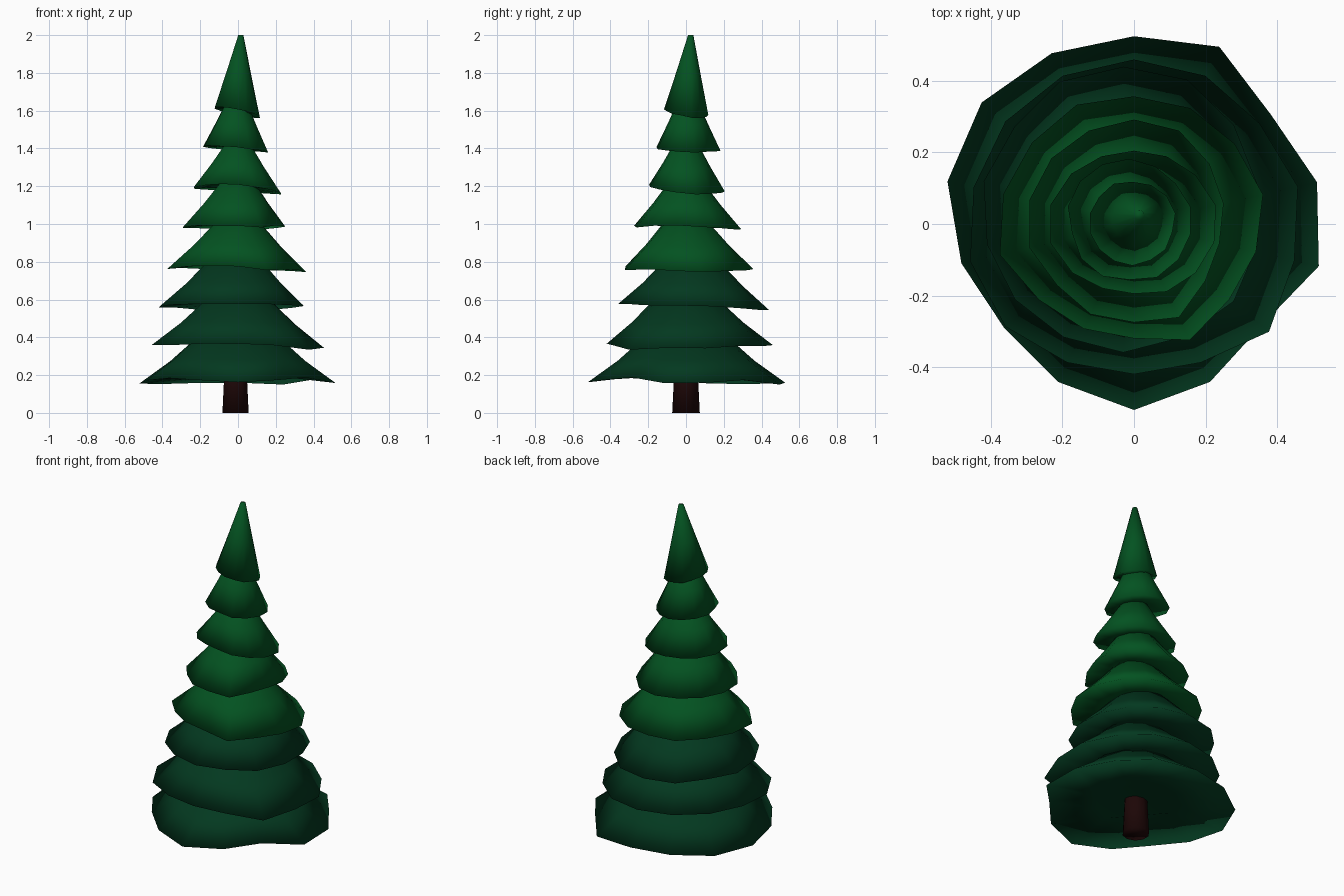
import bpy, bmesh, math, random

cube = bpy.data.objects.get("Cube")
if cube:
    bpy.data.objects.remove(cube, do_unlink=True)

random.seed(4)
SIDES = 14


def material(name, rgb):
    mat = bpy.data.materials.new(name)
    mat.use_nodes = True
    color = (*rgb, 1)
    mat.diffuse_color = color
    bsdf = mat.node_tree.nodes["Principled BSDF"]
    bsdf.inputs["Base Color"].default_value = color
    bsdf.inputs["Roughness"].default_value = 0.9
    return mat


def loft(name, rings, mat):
    """Skin a stack of point rings, ordered bottom to top, and cap both ends."""
    bm = bmesh.new()
    loops = [[bm.verts.new(p) for p in ring] for ring in rings]
    for low, high in zip(loops, loops[1:]):
        n = len(low)
        for i in range(n):
            j = (i + 1) % n
            bm.faces.new((low[i], low[j], high[j], high[i]))
    bm.faces.new(loops[0][::-1])
    bm.faces.new(loops[-1])
    bmesh.ops.recalc_face_normals(bm, faces=bm.faces)
    for face in bm.faces:
        face.smooth = True
    mesh = bpy.data.meshes.new(name)
    bm.to_mesh(mesh)
    bm.free()
    mesh.materials.append(mat)
    bpy.context.collection.objects.link(bpy.data.objects.new(name, mesh))


def circle(cx, cy, z, radii):
    """Ring of points starting at the front, counter-clockwise from above."""
    n = len(radii)
    pts = []
    for i, r in enumerate(radii):
        a = math.tau * i / n - math.pi / 2
        pts.append((cx + r * math.cos(a), cy + r * math.sin(a), z))
    return pts


def ragged(radius):
    """Slightly uneven rim radii."""
    return [radius * random.uniform(0.94, 1.03) for _ in range(SIDES)]


def tier(name, center, rim, z, tip, tip_radius, tip_z, tilt, mat):
    """Drooping skirt of branches with a ragged rim and a hollow underside."""
    cx, cy = center
    widest = max(rim)
    outer = [(x, y, z + 0.4 * (widest - r) + tilt[0] * (x - cx) + tilt[1] * (y - cy))
             for (x, y, _), r in zip(circle(cx, cy, z, rim), rim)]
    top = circle(*tip, tip_z, [tip_radius] * SIDES)

    # Concave slope between rim and tip
    def between(t, sag):
        ring = []
        for o, p in zip(outer, top):
            x, y, h = (a + (b - a) * t for a, b in zip(o, p))
            ring.append((x, y, h - sag * widest))
        return ring

    under = [(cx + (x - cx) * 0.45, cy + (y - cy) * 0.45, h + 0.06 * widest)
             for x, y, h in outer]
    loft(name, [under, outer, between(0.5, 0.025), top], mat)


bark = material("dark bark", (0.012, 0.002, 0.002))
deep = material("deep pine green", (0.001, 0.040, 0.014))
bright = material("bright pine green", (0.001, 0.085, 0.015))

# Trunk
loft("trunk", [circle(-0.013, 0, 0, [0.073] * 10),
               circle(-0.013, 0, 0.3, [0.058] * 10)], bark)

# Rim outlines of the skirts that spread unevenly
rim_1 = [0.52, 0.49, 0.456, 0.53, 0.525, 0.49, 0.55,
         0.525, 0.53, 0.545, 0.535, 0.495, 0.465, 0.49]
rim_2 = [0.42, 0.43, 0.483, 0.46, 0.47, 0.45, 0.46,
         0.46, 0.46, 0.46, 0.46, 0.47, 0.46, 0.43]
rim_4 = [0.32, 0.36, 0.34, 0.35, 0.37, 0.36, 0.36,
         0.357, 0.37, 0.365, 0.375, 0.385, 0.34, 0.325]
rim_5 = [0.275, 0.29, 0.255, 0.245, 0.257, 0.27, 0.29,
         0.292, 0.29, 0.295, 0.3, 0.3, 0.275, 0.28]
rim_6 = [0.195, 0.21, 0.22, 0.23, 0.235, 0.22, 0.21,
         0.205, 0.21, 0.225, 0.24, 0.24, 0.22, 0.2]

# Skirts: centre, rim, rim height, tip radius, tip height, tilt
tiers = [
    ((0, 0), rim_1, 0.15, 0.2, 0.42, (0, 0), deep),
    ((0, 0), rim_2, 0.345, 0.15, 0.62, (-0.02, 0.01), deep),
    ((-0.03, 0.03), ragged(0.405), 0.555, 0.13, 0.82, (0, -0.03), deep),
    ((0, 0), rim_4, 0.75, 0.1, 1.03, (-0.03, 0), bright),
    ((0, 0), rim_5, 0.975, 0.07, 1.25, (-0.02, -0.02), bright),
    ((0, 0), rim_6, 1.175, 0.05, 1.45, (-0.07, -0.08), bright),
    ((-0.013, 0.01), ragged(0.173), 1.395, 0.04, 1.68, (-0.09, -0.05), bright),
]
for i, (center, rim, z, tip_r, tip_z, tilt, mat) in enumerate(tiers, 1):
    tier(f"branch_tier_{i}", center, rim, z, (center[0] * 0.5, center[1]),
         tip_r, tip_z, tilt, mat)

# Pointed crown
tier("crown", (-0.004, 0.002), ragged(0.12), 1.59, (0.015, 0.025), 0.014, 2.0,
     (-0.2, -0.13), bright)
